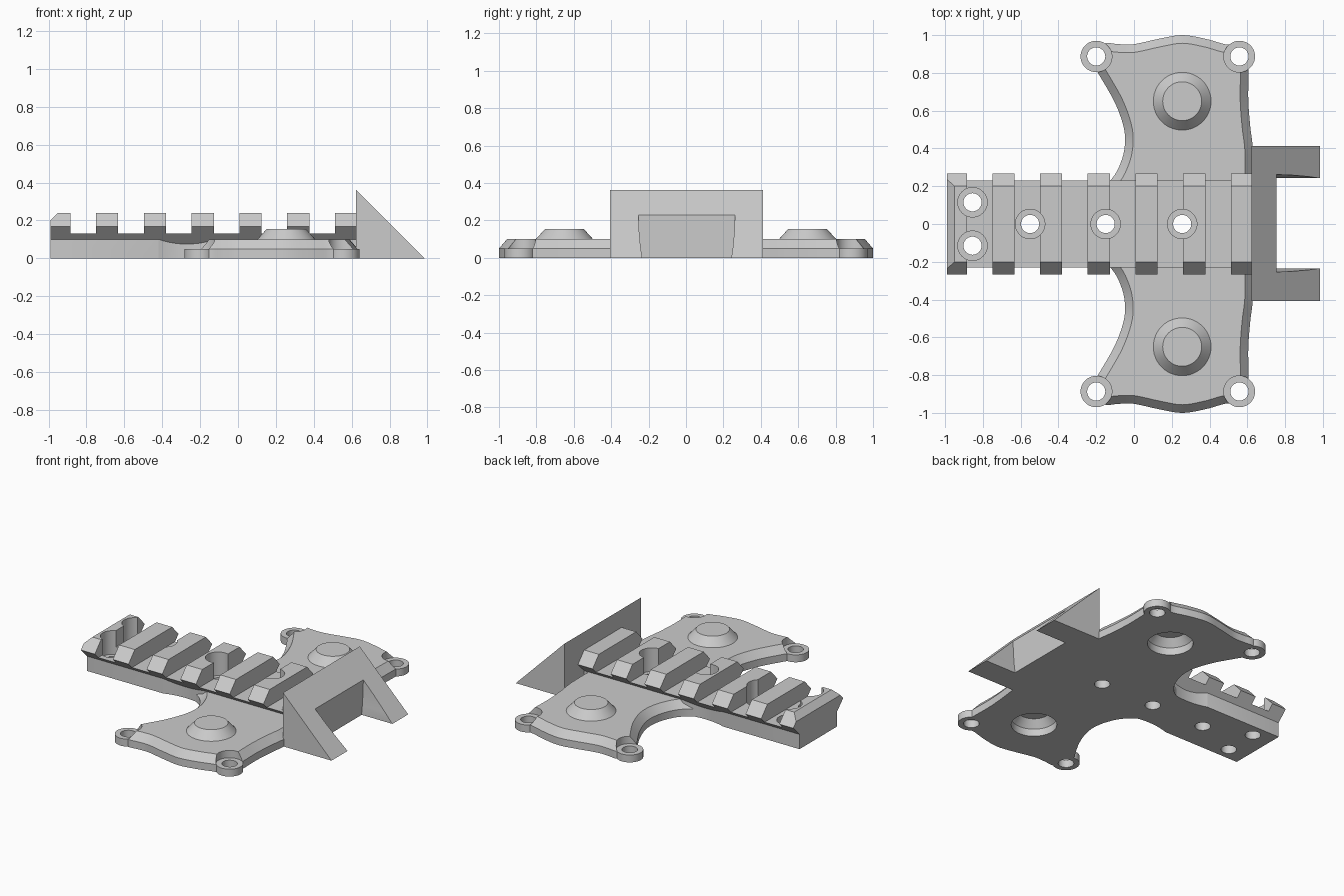
import bpy, bmesh, math
from mathutils import Vector

if "Cube" in bpy.data.objects:
    bpy.data.objects.remove(bpy.data.objects["Cube"])

grey = bpy.data.materials.new("plain grey")
grey.use_nodes = True
grey.diffuse_color = (0.6, 0.6, 0.6, 1)
grey.node_tree.nodes["Principled BSDF"].inputs["Base Color"].default_value = grey.diffuse_color


def loft(name, rings):
    """Solid skinned through matching rings of points, capped at both ends."""
    bm = bmesh.new()
    loops = [[bm.verts.new(p) for p in ring] for ring in rings]
    n = len(loops[0])
    for a, b in zip(loops, loops[1:]):
        for i in range(n):
            j = (i + 1) % n
            bm.faces.new((a[i], a[j], b[j], b[i]))
    bm.faces.new(loops[0])
    bm.faces.new(loops[-1])
    bmesh.ops.recalc_face_normals(bm, faces=bm.faces)
    mesh = bpy.data.meshes.new(name)
    bm.to_mesh(mesh)
    bm.free()
    mesh.materials.append(grey)
    obj = bpy.data.objects.new(name, mesh)
    bpy.context.collection.objects.link(obj)
    return obj


def prism_x(name, points, lo, hi):
    return loft(name, [[(x, y, z) for y, z in points] for x in (lo, hi)])


def prism_y(name, points, lo, hi):
    return loft(name, [[(x, y, z) for x, z in points] for y in (lo, hi)])


def circle(radius, x, y, sides=48):
    turns = [math.tau * i / sides for i in range(sides)]
    return [(x + radius * math.cos(t), y + radius * math.sin(t)) for t in turns]


def turned(name, profile, x, y):
    """Solid of revolution from (radius, z) pairs."""
    return loft(name, [[(u, v, z) for u, v in circle(r, x, y)] for r, z in profile])


def combine(obj, tools, operation):
    """Apply one boolean per tool, then drop the tools."""
    for tool in tools:
        mod = obj.modifiers.new("boolean", 'BOOLEAN')
        mod.operation, mod.solver, mod.object = operation, 'EXACT', tool
        mod.use_self = True
    bpy.context.view_layer.update()
    graph = bpy.context.evaluated_depsgraph_get()
    mesh = bpy.data.meshes.new_from_object(obj.evaluated_get(graph))
    obj.modifiers.clear()
    obj.data = mesh
    for tool in tools:
        bpy.data.objects.remove(tool)


def smooth_path(points, steps=5):
    """Catmull-Rom curve through the points."""
    pts = [Vector(p) for p in points]
    pts = [pts[0]] + pts + [pts[-1]]
    out = []
    for a, b, c, d in zip(pts, pts[1:], pts[2:], pts[3:]):
        for k in range(steps):
            t = k / steps
            out.append(0.5 * (2 * b + (c - a) * t + (2 * a - 5 * b + 4 * c - d) * t ** 2
                              + (3 * b - a - 3 * c + d) * t ** 3))
    return out + [pts[-1]]


def inset(loop, distance, corners):
    """Offset a clockwise loop inward, only slightly at the tight corners."""
    out = []
    for i, p in enumerate(loop):
        d = (loop[(i + 1) % len(loop)] - loop[i - 1]).normalized()
        tight = any((p - Vector(c)).length < .065 for c in corners)
        out.append(p + Vector((d.y, -d.x)) * (.006 if tight else distance))
    return out


def screw_bores():
    """Counterbored screw holes along the rail."""
    spots = [(-.855, .115), (-.855, -.115), (-.55, 0), (-.15, 0), (.255, 0)]
    profile = [(.048, -.1), (.048, .08), (.078, .08), (.078, .4)]
    return [turned("bore", profile, x, y) for x, y in spots]


# Base plate: wavy outline with a bevelled upper edge
corners = [(x, y) for x in (-.2, .558) for y in (-.887, .887)]
sides = (-.65, .65)
half = smooth_path([
    (-.25, .15), (-.18, .186), (-.13, .225), (-.085, .29), (-.052, .39), (-.052, .5),
    (-.1, .64), (-.185, .79), (-.225, .86), (-.21, .93), (-.15, .957), (-.08, .952),
    (0, .952), (.13, .98), (.255, 1), (.38, .98), (.48, .952), (.54, .948), (.59, .92),
    (.607, .87), (.607, .8), (.605, .66), (.615, .52), (.63, .39), (.632, .2)])
outline = half + [Vector((p.x, -p.y)) for p in reversed(half)]
top = inset(outline, .043, corners)
plate = loft("base_plate", [[(p.x, p.y, z) for p in ring]
                            for ring, z in ((outline, 0), (outline, .05), (top, .1))])

# Corner lugs and hollow raised bosses
combine(plate, [turned("recess", [(.083, .05), (.083, .3)], x, y) for x, y in corners],
        'DIFFERENCE')
combine(plate, [turned("lug", [(.083, 0), (.083, .05)], x, y) for x, y in corners]
        + [turned("boss", [(.153, .08), (.153, .1), (.103, .155)], .255, y) for y in sides],
        'UNION')
combine(plate, [turned("hole", [(.048, -.1), (.048, .3)], x, y) for x, y in corners]
        + [turned("hollow", [(.14, -.1), (.14, .05), (.1, .1)], .255, y) for y in sides]
        + screw_bores(), 'DIFFERENCE')

# Rail: dovetail section with cross slots and a bevelled free end
side = [(.2, 0), (.2, .1), (.267, .167), (.2, .24)]
rail = prism_x("slotted_rail", side + [(-y, z) for y, z in reversed(side)], -.99, .625)
pitch = .2525
slots = []
for i in range(6):
    lo, hi = -.885 + pitch * i, -.75 + pitch * i
    slots.append(prism_y("slot", [(lo, .13), (hi, .13), (hi, .4), (lo, .4)], -.5, .5))
bevel = prism_y("bevel", [(-1.05, .14), (-.9, .29), (-1.05, .29)], -.5, .5)

# Shallow scallops in the rail's flanks, continuing the plate's curve
scallops = []
for s in (-1, 1):
    arc = circle(.4625, -.27, .6375, 96)
    scallops.append(loft("scallop", [[(x, s * y, -.1) for x, y in arc],
                                     [(x, s * y, y - .1) for x, y in arc]]))
combine(rail, slots + [bevel] + scallops + screw_bores(), 'DIFFERENCE')

# End wedge with a notch through its sloping face
wedge = prism_y("end_wedge", [(.622, 0), (.622, .363), (.985, 0)], -.407, .413)
wall = [(.24, -.1), (.24, .01), (.247, .06), (.255, .15), (.258, .24), (.258, .5)]
notch = [(y + .004, z) for y, z in wall + [(-y, z) for y, z in reversed(wall)]]
combine(wedge, [prism_x("notch", notch, .755, 1.2)], 'DIFFERENCE')

# Smooth the round surfaces, keep creases sharp
bpy.ops.object.select_all(action='DESELECT')
for obj in (plate, rail, wedge):
    obj.select_set(True)
bpy.context.view_layer.objects.active = plate
bpy.ops.object.shade_smooth_by_angle(angle=math.radians(25))
